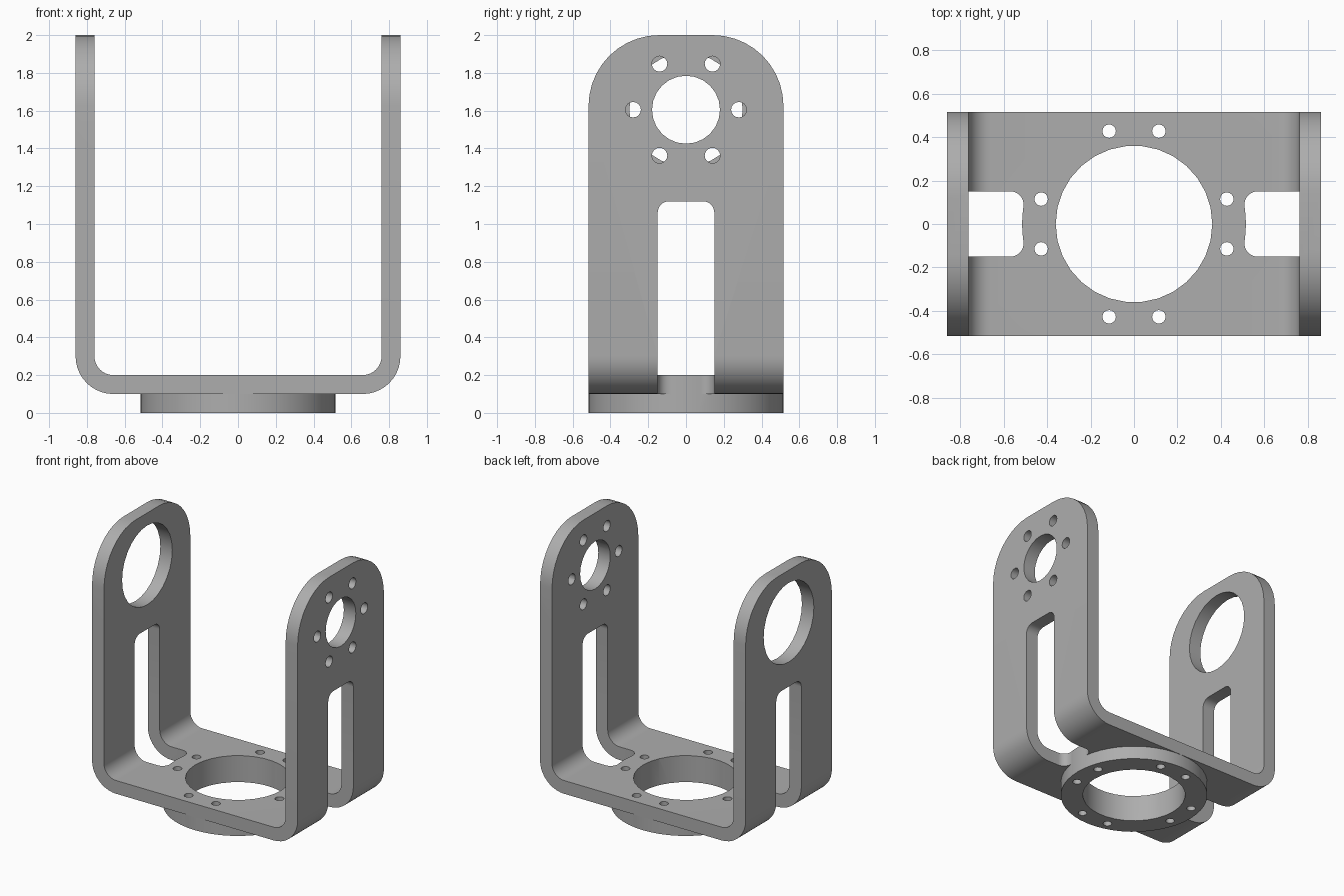
import bpy, bmesh, math
from mathutils import Vector

if "Cube" in bpy.data.objects:
    bpy.data.objects.remove(bpy.data.objects["Cube"], do_unlink=True)

grey = bpy.data.materials.new("Metal grey")
grey.use_nodes = True
COLOUR = (0.42, 0.42, 0.42, 1)
grey.diffuse_color = COLOUR
grey.node_tree.nodes["Principled BSDF"].inputs["Base Color"].default_value = COLOUR

HALF_W = 0.516     # half depth of the strap
HALF_L = 0.86      # half span across the arms
BASE_Z, THICK = 0.10, 0.10
HOLE_Z = 1.605     # height of the pivot axis


def arc(cx, cy, r, start, end, steps):
    angles = [math.radians(start + (end - start) * i / steps) for i in range(steps + 1)]
    return [(cx + r * math.cos(a), cy + r * math.sin(a)) for a in angles]


def rounded_rect(x0, x1, y0, y1, r, steps=8):
    corners = [(x1 - r, y1 - r, 0), (x0 + r, y1 - r, 90),
               (x0 + r, y0 + r, 180), (x1 - r, y0 + r, 270)]
    return [p for cx, cy, a in corners for p in arc(cx, cy, r, a, a + 90, steps)]


def circle(cx, cy, r, sides):
    return arc(cx, cy, r, 0, 360, sides)[:-1]


def prism(name, points, axis, lo, hi):
    """Extrude a 2D outline along an axis; the outline lies in the other two axes."""
    place = {"x": lambda a, b, t: (t, a, b),
             "y": lambda a, b, t: (a, t, b),
             "z": lambda a, b, t: (a, b, t)}[axis]
    bm = bmesh.new()
    face = bm.faces.new([bm.verts.new(place(a, b, lo)) for a, b in points])
    result = bmesh.ops.extrude_face_region(bm, geom=[face])
    moved = [v for v in result["geom"] if isinstance(v, bmesh.types.BMVert)]
    bmesh.ops.translate(bm, verts=moved, vec=Vector(place(0, 0, hi - lo)))
    bmesh.ops.recalc_face_normals(bm, faces=bm.faces)
    mesh = bpy.data.meshes.new(name)
    bm.to_mesh(mesh)
    bm.free()
    mesh.materials.append(grey)
    obj = bpy.data.objects.new(name, mesh)
    bpy.context.collection.objects.link(obj)
    return obj


def combine(target, tool, operation="DIFFERENCE"):
    bpy.context.view_layer.objects.active = target
    mod = target.modifiers.new("Boolean", "BOOLEAN")
    mod.operation, mod.solver, mod.object = operation, "EXACT", tool
    bpy.ops.object.modifier_apply(modifier=mod.name)
    bpy.data.objects.remove(tool, do_unlink=True)


# Bent strap: U profile with rounded bends
bend_x, bend_z = HALF_L - 0.2, BASE_Z + 0.2
outer = arc(bend_x, bend_z, 0.2, 270, 360, 10) + [(HALF_L, 2)]
inner = [(HALF_L - THICK, 2)] + arc(bend_x, bend_z, 0.1, 360, 270, 10)
half = outer + inner
bracket = prism("yoke_bracket", half + [(-x, z) for x, z in reversed(half)],
                "y", -HALF_W, HALF_W)

# Rounded arm tops
combine(bracket, prism("arm_outline", rounded_rect(-HALF_W, HALF_W, -1, 2, 0.375, 10),
                       "x", -1, 1), "INTERSECT")

# Slots running down both arms and into the base
combine(bracket, prism("arm_slot", rounded_rect(-0.15, 0.15, 0.25, 1.12, 0.06), "x", -1, 1))
for lo, hi in ((0.508, 1.2), (-1.2, -0.508)):
    combine(bracket, prism("base_slot", rounded_rect(lo, hi, -0.15, 0.15, 0.06), "z", -0.1, 0.5))

# Mounting ring under the base, then its bore
combine(bracket, prism("mounting_ring", circle(0, 0, 0.515, 48), "z", 0, BASE_Z + THICK), "UNION")
combine(bracket, prism("ring_bore", circle(0, 0, 0.36, 30), "z", -0.1, 0.5))

# Eight bolt holes in pairs around the ring
for quarter in range(4):
    for offset in (-15, 15):
        a = math.radians(quarter * 90 + offset)
        combine(bracket, prism("ring_bolt_hole", circle(0.442 * math.cos(a), 0.442 * math.sin(a),
                                                        0.031, 16), "z", -0.1, 0.5))

# Plain bearing hole in the right arm, hub hole with six bolt holes in the left arm
combine(bracket, prism("bearing_hole", circle(0, HOLE_Z, 0.30, 28), "x", -1, -0.5))
combine(bracket, prism("hub_hole", circle(0, HOLE_Z, 0.18, 24), "x", 0.5, 1))
for i in range(6):
    a = math.radians(i * 60)
    combine(bracket, prism("hub_bolt_hole", circle(0.28 * math.cos(a), HOLE_Z + 0.28 * math.sin(a),
                                                   0.041, 16), "x", 0.5, 1))

bpy.ops.object.select_all(action="DESELECT")
bracket.select_set(True)
bpy.context.view_layer.objects.active = bracket
bpy.ops.object.shade_smooth_by_angle(angle=math.radians(30))
